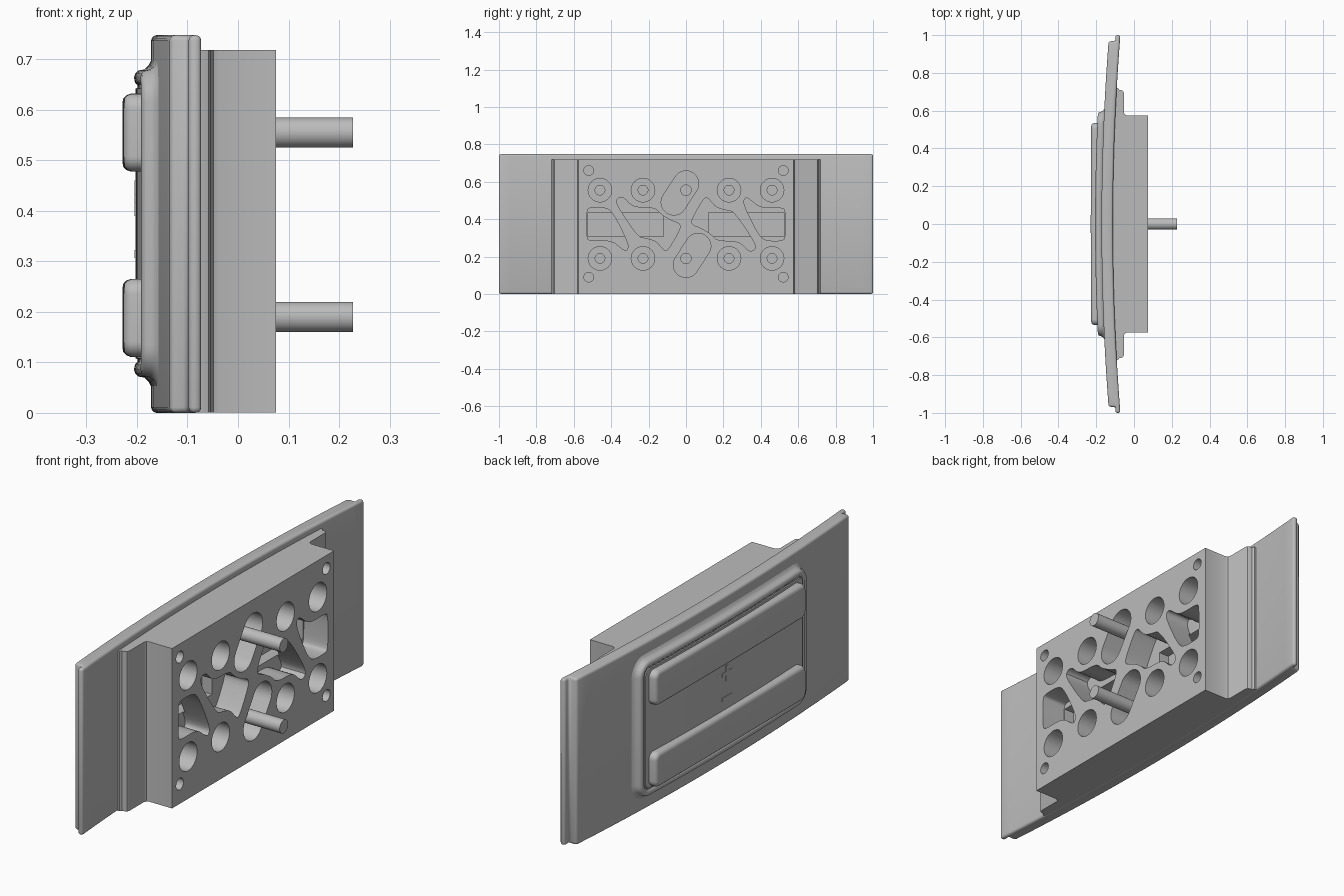
import bpy, bmesh, math
from mathutils import Vector

if "Cube" in bpy.data.objects:
    bpy.data.objects.remove(bpy.data.objects["Cube"])

grey = bpy.data.materials.new("plain_grey")
grey.use_nodes = True
GREY = (0.5, 0.5, 0.5, 1)
grey.diffuse_color = GREY
grey.node_tree.nodes["Principled BSDF"].inputs["Base Color"].default_value = GREY
MID_Z = 0.373


def make_object(name, bm, smooth=True):
    bmesh.ops.recalc_face_normals(bm, faces=bm.faces)
    mesh = bpy.data.meshes.new(name)
    bm.to_mesh(mesh)
    bm.free()
    mesh.materials.append(grey)
    obj = bpy.data.objects.new(name, mesh)
    bpy.context.collection.objects.link(obj)
    if smooth:
        activate(obj)
        bpy.ops.object.shade_smooth_by_angle(angle=math.radians(35))
    return obj


def activate(obj):
    bpy.ops.object.select_all(action='DESELECT')
    obj.select_set(True)
    bpy.context.view_layer.objects.active = obj


def prism(bm, points, offset):
    """Extrude a flat outline along an offset."""
    face = bm.faces.new([bm.verts.new(p) for p in points])
    result = bmesh.ops.extrude_face_region(bm, geom=[face], use_keep_orig=True)
    verts = [v for v in result["geom"] if isinstance(v, bmesh.types.BMVert)]
    bmesh.ops.translate(bm, verts=verts, vec=offset)


def cut_shape(bm, outline, x0, x1):
    prism(bm, [(x0, y, z) for y, z in outline], (x1 - x0, 0, 0))


def circle(y, z, r, n=32):
    return [(y + r * math.cos(2 * math.pi * i / n), z + r * math.sin(2 * math.pi * i / n))
            for i in range(n)]


def stadium(a, b, r, n=16):
    a, b = Vector(a), Vector(b)
    start = math.atan2(b.y - a.y, b.x - a.x) + math.pi / 2
    pts = []
    for c, s in ((a, start), (b, start + math.pi)):
        for i in range(n + 1):
            t = s + math.pi * i / n
            pts.append((c.x + r * math.cos(t), c.y + r * math.sin(t)))
    return pts


def soften(points, steps=4):
    """Round every corner with a short blend."""
    out = []
    for i, p in enumerate(points):
        p, a, b = Vector(p), Vector(points[i - 1]), Vector(points[(i + 1) % len(points)])
        p0, p1 = p.lerp(a, 0.45), p.lerp(b, 0.45)
        for k in range(steps + 1):
            t = k / steps
            out.append(tuple(p0.lerp(p, t).lerp(p.lerp(p1, t), t)))
    return out


def half_turn(points):
    return [(-y, 2 * MID_Z - z) for y, z in points]


def cushion(name, half_y, half_z, corner, mid_z, levels, bend):
    """Stack rounded rectangles along x, bowed along y, closed by strips."""
    bm = bmesh.new()
    rings = []
    for inset, x in levels:
        hy, hz = half_y - inset, half_z - inset
        r = max(corner - inset, 0.008)
        arc = [math.pi / 2 * i / 8 for i in range(9)]
        left = [(-hy + r - r * math.cos(t), hz - r + r * math.sin(t)) for t in arc]
        flat = [((hy - r) * (i / 8 - 1), hz) for i in range(1, 16)]
        right = [(-y, z) for y, z in reversed(left)]
        cols = left + flat + right
        loop = cols + [(y, -z) for y, z in reversed(cols)]
        rings.append([bm.verts.new((x + bend * y * y, y, mid_z + z)) for y, z in loop])
    n = len(rings[0])
    for a, b in zip(rings, rings[1:]):
        for i in range(n):
            j = (i + 1) % n
            bm.faces.new((a[i], a[j], b[j], b[i]))
    for ring in (rings[0], rings[-1]):
        for i in range(n // 2 - 1):
            bm.faces.new((ring[i], ring[i + 1], ring[n - 2 - i], ring[n - 1 - i]))
    return make_object(name, bm)


# Bowed face plate with stepped ends
outer = [(-0.172 + 0.04 * y * y, y) for y in [0.968 * i / 16 for i in range(-16, 17)]]
inner = [(-0.112 + 0.04 * y * y, y) for y in [i / 16 for i in range(16, -17, -1)]]
step = [(-0.098, 0.968), (-0.098, 1.0)]
plate_outline = outer + step + inner + [(x, -y) for x, y in reversed(step)]
bm = bmesh.new()
prism(bm, [(x, y, 0) for x, y in plate_outline], (0, 0, 0.748))
plate = make_object("face_plate", bm, False)
bevel = plate.modifiers.new("rounded_edges", 'BEVEL')
bevel.width, bevel.segments, bevel.limit_method = 0.011, 3, 'ANGLE'
bevel.angle_limit = math.radians(40)
activate(plate)
bpy.ops.object.modifier_apply(modifier=bevel.name)
bpy.ops.object.shade_smooth_by_angle(angle=math.radians(35))

# Mounting block with side flanges
side = [(0.075, 0.575), (-0.038, 0.575), (-0.049, 0.58), (-0.054, 0.591), (-0.054, 0.695),
        (-0.058, 0.704), (-0.067, 0.708), (-0.078, 0.71), (-0.085, 0.72), (-0.12, 0.72)]
bm = bmesh.new()
prism(bm, [(x, y, 0.001) for x, y in side + [(-0.13, 0)] + [(x, -y) for x, y in reversed(side)]],
      (0, 0, 0.718))
block = make_object("mounting_block", bm, False)

# Recesses in the block: outlines in y and z
end_pocket = [(-.531, .446), (-.515, .462), (-.43, .462), (-.39, .435), (-.305, .263),
              (-.316, .231), (-.338, .237), (-.397, .288), (-.515, .285), (-.531, .30)]
mid_pocket = [(-.36, .516), (-.332, .516), (-.284, .462), (-.166, .462), (-.134, .425),
              (-.075, .39), (-.032, .376), (-.032, .344), (-.097, .232), (-.118, .232),
              (-.16, .285), (-.22, .30), (-.257, .306), (-.38, .49)]
slot = stadium((0, 0.59), (-0.065, 0.49), 0.068)
FLOOR, DEEP, OPEN = -0.045, -0.095, 0.1
wide, deep = bmesh.new(), bmesh.new()
for shape in (soften(end_pocket), soften(mid_pocket), slot):
    for outline in (shape, half_turn(shape)):
        cut_shape(wide, outline, FLOOR, OPEN)
for z in (0.555, 0.19):
    for y in (-0.46, -0.23, 0.23, 0.46):
        cut_shape(wide, circle(y, z, 0.063), FLOOR, OPEN)
        cut_shape(deep, circle(y, z, 0.026), DEEP, FLOOR + 0.01)
for z in (0.66, 0.09):
    for y in (-0.52, 0.52):
        cut_shape(wide, circle(y, z, 0.026), FLOOR, OPEN)
for s in (-1, 1):
    box = [(s * 0.525, 0.308), (s * 0.12, 0.308), (s * 0.12, 0.435), (s * 0.525, 0.435)]
    cut_shape(deep, box, DEEP, FLOOR + 0.01)
for name, cutter_bm in (("wide_cutter", wide), ("deep_cutter", deep)):
    cutter = make_object(name, cutter_bm, False)
    cutter.hide_render = True
    cut = block.modifiers.new(name, 'BOOLEAN')
    cut.operation, cut.solver, cut.object = 'DIFFERENCE', 'EXACT', cutter
    activate(block)
    bpy.ops.object.modifier_apply(modifier=cut.name)
    bpy.data.objects.remove(cutter)
bpy.ops.object.shade_smooth_by_angle(angle=math.radians(30))

# Pins standing in the slots
for name, z in (("upper_pin", 0.555), ("lower_pin", 0.19)):
    bm = bmesh.new()
    cut_shape(bm, circle(0, z, 0.03), FLOOR - 0.005, 0.228)
    make_object(name, bm)

# Raised control pad with a rounded rim and shallow groove
cushion("control_pad", 0.615, 0.325, 0.085, 0.375,
        [(0, -0.15), (0, -0.171), (0.012, -0.177), (0.02, -0.186), (0.022, -0.197),
         (0.027, -0.203), (0.036, -0.206), (0.046, -0.204), (0.051, -0.199),
         (0.056, -0.199), (0.058, -0.203)], 0.043)

# Two long push bars
for name, z in (("upper_bar", 0.555), ("lower_bar", 0.188)):
    cushion(name, 0.535, 0.077, 0.03, z,
            [(0, -0.18), (0, -0.213), (0.003, -0.221), (0.009, -0.227), (0.018, -0.229)], 0.01)

# Small raised marks between the bars
for name, hy, hz, z in (("upper_mark_across", 0.035, 0.008, 0.425),
                        ("upper_mark_upright", 0.008, 0.035, 0.425),
                        ("lower_mark_across", 0.035, 0.008, 0.315)):
    bm = bmesh.new()
    cut_shape(bm, [(-hy, z - hz), (hy, z - hz), (hy, z + hz), (-hy, z + hz)], -0.205, -0.2)
    make_object(name, bm, False)
